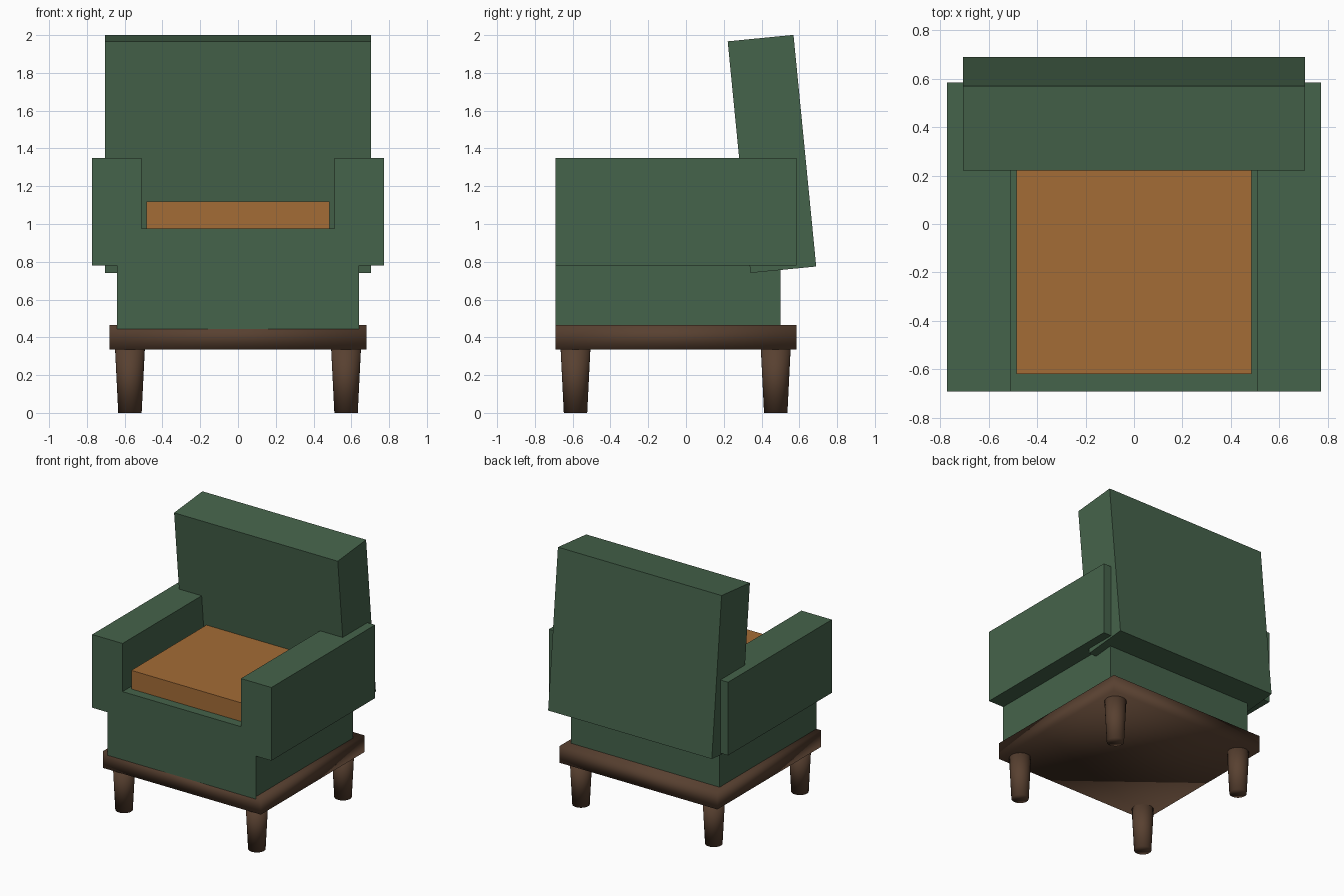
import bpy
from math import radians

cube = bpy.data.objects.get("Cube")
if cube:
    bpy.data.objects.remove(cube, do_unlink=True)


def material(name, r, g, b):
    mat = bpy.data.materials.new(name)
    mat.use_nodes = True
    mat.diffuse_color = (r, g, b, 1)
    mat.node_tree.nodes["Principled BSDF"].inputs["Base Color"].default_value = (r, g, b, 1)
    return mat


green = material("green_fabric", 0.06, 0.125, 0.07)
tan = material("tan_leather", 0.37, 0.15, 0.037)
brown = material("dark_wood", 0.098, 0.052, 0.03)


def finish(name, mat, smooth):
    obj = bpy.context.object
    obj.name = name
    obj.data.materials.append(mat)
    if smooth:
        bpy.ops.object.shade_smooth()
    return obj


def box(name, mat, x, y, z, smooth=False):
    """Box spanning the given (low, high) range on each axis."""
    spans = (x, y, z)
    bpy.ops.mesh.primitive_cube_add(size=1, location=[(a + b) / 2 for a, b in spans])
    bpy.context.object.scale = [b - a for a, b in spans]
    bpy.ops.object.transform_apply(location=False, rotation=False, scale=True)
    return finish(name, mat, smooth)


# Wooden base with soft shading
box("base_platform", brown, (-0.68, 0.68), (-0.69, 0.585), (0.335, 0.465), smooth=True)

# Upholstered seat block, slightly sunk into the base
box("seat_block", green, (-0.64, 0.64), (-0.692, 0.5), (0.445, 0.975))
box("seat_cushion", tan, (-0.485, 0.485), (-0.62, 0.32), (0.97, 1.12))

# Leaning backrest
back = box("backrest", green, (-0.705, 0.705), (0.28, 0.63), (0.755, 1.987))
back.location = (0, 0.455, 1.371)
back.rotation_euler.x = radians(5.6)

# Arms and tapered legs on both sides
for side, sx in (("left", 1), ("right", -1)):
    box(side + "_arm", green, sorted((sx * 0.51, sx * 0.772)), (-0.692, 0.585), (0.78, 1.35))
    for end, y in (("front", -0.585), ("back", 0.475)):
        bpy.ops.mesh.primitive_cone_add(vertices=32, radius1=0.062, radius2=0.08, depth=0.36,
                                        location=(sx * 0.572, y, 0.18))
        finish(f"{side}_{end}_leg", brown, True)
